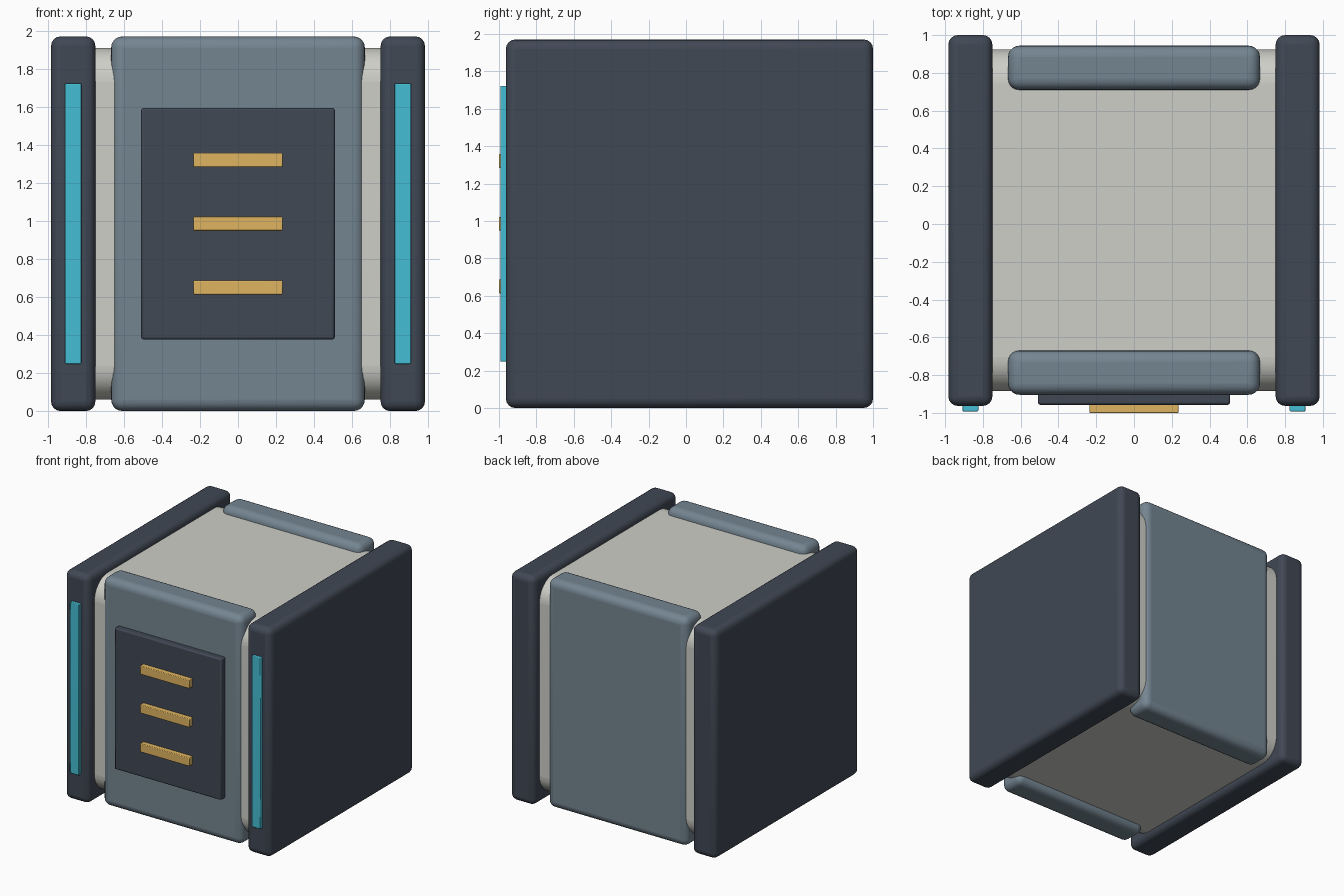
import bpy, math

if "Cube" in bpy.data.objects:
    bpy.data.objects.remove(bpy.data.objects["Cube"])

CZ = 0.985   # mid height
CY = 0.02    # middle of the crate body


def material(name, rgb):
    m = bpy.data.materials.new(name)
    m.diffuse_color = (*rgb, 1)
    m.use_nodes = True
    m.node_tree.nodes["Principled BSDF"].inputs["Base Color"].default_value = m.diffuse_color
    return m


NAVY = material("navy", (0.052, 0.065, 0.090))
STEEL = material("steel_blue", (0.175, 0.235, 0.285))
PALE = material("pale_grey", (0.62, 0.62, 0.58))
CYAN = material("cyan", (0.06, 0.52, 0.66))
GOLD = material("gold", (0.74, 0.46, 0.12))


def box(name, x, y, z, mat, bevel=0.0, segments=4, axis=None):
    """Box from (min, max) ranges; bevel all edges, or only those along one axis."""
    bpy.ops.mesh.primitive_cube_add(size=1, location=[sum(r) / 2 for r in (x, y, z)])
    ob = bpy.context.object
    ob.name = name
    ob.scale = [r[1] - r[0] for r in (x, y, z)]
    bpy.ops.object.transform_apply(location=False, rotation=False, scale=True)
    ob.data.materials.append(mat)
    if bevel:
        mod = ob.modifiers.new("bevel", 'BEVEL')
        mod.width = bevel
        mod.segments = segments
        if axis is not None:
            mod.limit_method = 'WEIGHT'
            attr = ob.data.attributes.new("bevel_weight_edge", 'FLOAT', 'EDGE')
            for e in ob.data.edges:
                a, b = (ob.data.vertices[i].co for i in e.vertices)
                attr.data[e.index].value = 1.0 if abs((a - b)[axis]) > 1e-4 else 0.0
        bpy.ops.object.shade_smooth_by_angle(angle=math.radians(35))
    return ob


# Pale core, rounded only along the edges running side to side
box("core", (-0.80, 0.80), (CY - 0.905, CY + 0.905), (CZ - 0.925, CZ + 0.925),
    PALE, 0.18, 10, axis=0)

# Side plates with glowing strips on their front edges
for side, s in (("left", -1), ("right", 1)):
    box(side + "_side_plate", sorted((s * 0.75, s * 0.983)), (-0.963, 1.0),
        (0, 1.97), NAVY, 0.05)
    box(side + "_light_strip", sorted((s * 0.824, s * 0.909)), (-0.992, -0.94),
        (CZ - 0.737, CZ + 0.737), CYAN, 0.005, 2)

# Front and back plates
for name, c in (("front_plate", -0.787), ("back_plate", 0.827)):
    box(name, (-0.667, 0.667), (c - 0.117, c + 0.117), (0, 1.97), STEEL, 0.06, 5)

# Dark front panel with three gold bars
box("front_panel", (-0.509, 0.509), (-0.957, -0.88), (CZ - 0.609, CZ + 0.609),
    NAVY, 0.012, 2)
for i in (-1, 0, 1):
    z = CZ + 0.335 * i
    box(f"gold_bar_{i + 2}", (-0.235, 0.235), (-1.0, -0.95), (z - 0.037, z + 0.037),
        GOLD, 0.005, 2)
